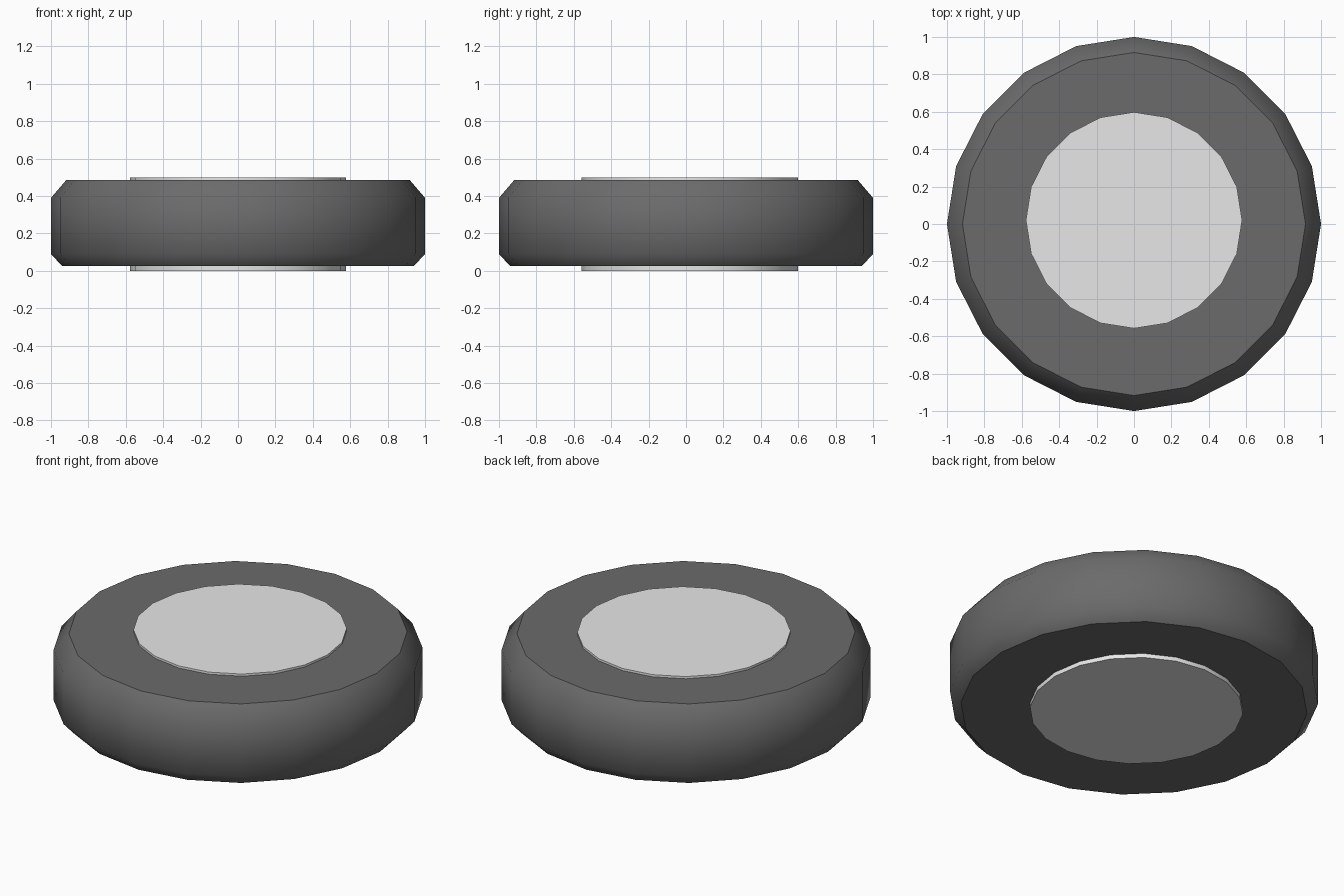
import bpy
import bmesh
import math

SIDES = 20

cube = bpy.data.objects.get("Cube")
if cube:
    bpy.data.objects.remove(cube, do_unlink=True)


def material(name, value):
    mat = bpy.data.materials.new(name)
    mat.use_nodes = True
    colour = (value, value, value, 1)
    mat.diffuse_color = colour
    mat.node_tree.nodes["Principled BSDF"].inputs["Base Color"].default_value = colour
    return mat


def lathe(name, profile, mat, centre_y=0.0):
    """Stack one ring per (radius, z) and cap both ends."""
    bm = bmesh.new()
    rings = []
    for radius, z in profile:
        angles = [math.tau * i / SIDES for i in range(SIDES)]
        rings.append([bm.verts.new((radius * math.cos(a), radius * math.sin(a), z))
                      for a in angles])
    for low, high in zip(rings, rings[1:]):
        for i in range(SIDES):
            j = (i + 1) % SIDES
            bm.faces.new((low[i], low[j], high[j], high[i]))
    bm.faces.new(reversed(rings[0]))
    bm.faces.new(rings[-1])
    mesh = bpy.data.meshes.new(name)
    bm.to_mesh(mesh)
    bm.free()
    mesh.materials.append(mat)
    obj = bpy.data.objects.new(name, mesh)
    obj.location.y = centre_y
    bpy.context.collection.objects.link(obj)
    bpy.ops.object.select_all(action="DESELECT")
    obj.select_set(True)
    bpy.context.view_layer.objects.active = obj
    bpy.ops.object.shade_smooth_by_angle(angle=math.radians(45))
    return obj


# Tyre with chamfered shoulders
lathe("tyre", [(0.94, 0.025), (1, 0.09), (1, 0.39), (0.917, 0.487)],
      material("dark rubber", 0.147))

# Hub disc standing slightly proud of both tyre walls
lathe("hub", [(0.578, 0), (0.578, 0.5)], material("light grey metal", 0.8), 0.02)
